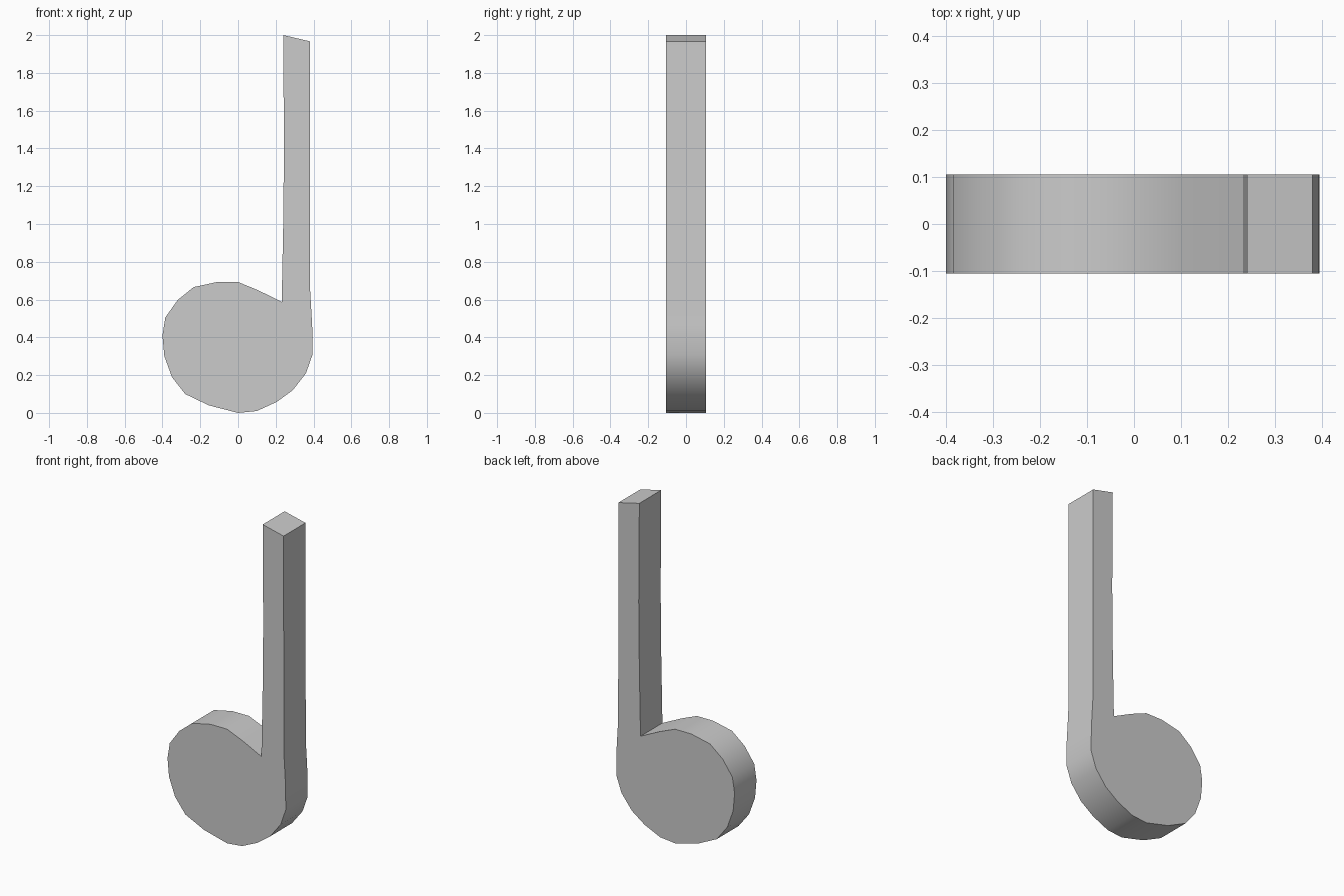
import bpy, bmesh, math

if "Cube" in bpy.data.objects:
    bpy.data.objects.remove(bpy.data.objects["Cube"])

HALF_DEPTH = 0.105

# Outline pieces in the x-z plane, counter-clockwise seen from the front
head_lower = [(-0.4, 0.41), (-0.39, 0.30), (-0.35, 0.19), (-0.28, 0.10), (-0.155, 0.04),
              (0.0, 0.0), (0.10, 0.01), (0.205, 0.058), (0.29, 0.12), (0.36, 0.21), (0.395, 0.31)]
stem = [(0.393, 0.46), (0.382, 0.65), (0.38, 1.967), (0.24, 2.0),
        (0.244, 1.4), (0.24, 1.0), (0.232, 0.588)]
head_upper = [(0.105, 0.65), (0.0, 0.693), (-0.11, 0.693), (-0.235, 0.666),
              (-0.32, 0.597), (-0.385, 0.505)]


def extrude_profile(name, outline):
    """Solid slab from an outline, centred on y = 0."""
    bm = bmesh.new()
    face = bm.faces.new([bm.verts.new((x, -HALF_DEPTH, z)) for x, z in outline])
    result = bmesh.ops.extrude_face_region(bm, geom=[face], use_keep_orig=True)
    moved = [v for v in result["geom"] if isinstance(v, bmesh.types.BMVert)]
    bmesh.ops.translate(bm, verts=moved, vec=(0, 2 * HALF_DEPTH, 0))
    bmesh.ops.recalc_face_normals(bm, faces=bm.faces)
    mesh = bpy.data.meshes.new(name)
    bm.to_mesh(mesh)
    bm.free()
    obj = bpy.data.objects.new(name, mesh)
    bpy.context.collection.objects.link(obj)
    return obj


# One continuous slab: round head flowing into the upright stem
note = extrude_profile("music_note", head_lower + stem + head_upper)

# Smooth rim, crisp front and back edges
bpy.context.view_layer.objects.active = note
note.select_set(True)
bpy.ops.object.shade_smooth_by_angle(angle=math.radians(35))
